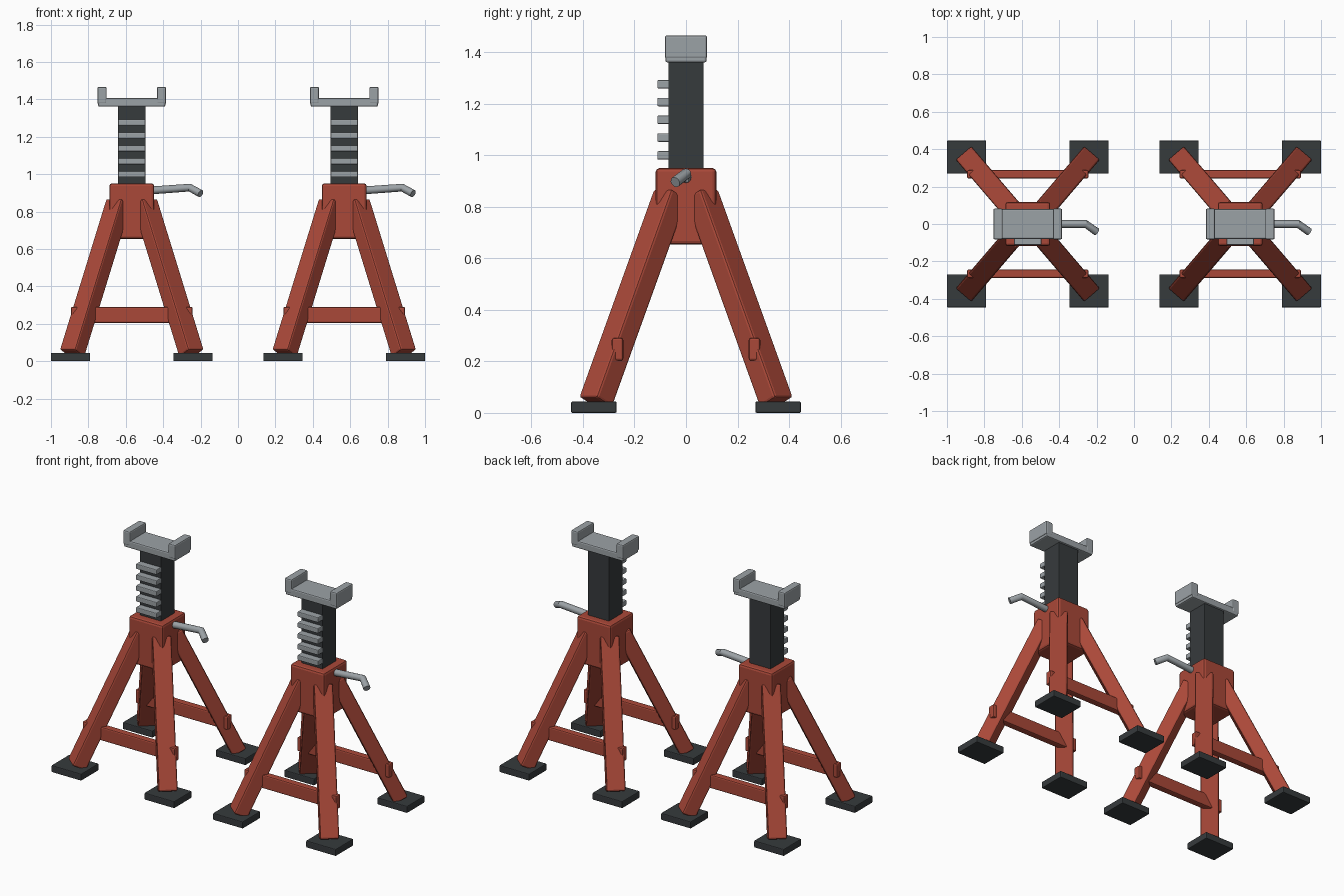
import bpy
from mathutils import Vector, Matrix

if "Cube" in bpy.data.objects:
    bpy.data.objects.remove(bpy.data.objects["Cube"])


def material(name, rgb):
    m = bpy.data.materials.new(name)
    m.diffuse_color = (*rgb, 1)
    m.use_nodes = True
    m.node_tree.nodes["Principled BSDF"].inputs["Base Color"].default_value = m.diffuse_color
    return m


RED = material("red_paint", (0.40, 0.065, 0.04))
DARK = material("dark_steel", (0.037, 0.043, 0.046))
STEEL = material("bare_steel", (0.33, 0.36, 0.38))


def box(name, size, matrix, mat, bevel=0.008):
    bpy.ops.mesh.primitive_cube_add(size=1)
    ob = bpy.context.object
    ob.name = name
    ob.data.transform(Matrix.Diagonal((*size, 1)))
    ob.matrix_world = matrix
    ob.data.materials.append(mat)
    b = ob.modifiers.new("bevel", "BEVEL")
    b.width = bevel
    b.segments = 2
    return ob


def at(x, y, z):
    return Matrix.Translation((x, y, z))


def leg(name, bottom, top, width, depth):
    # square tube whose width stays horizontal and depth faces outward
    z = (top - bottom).normalized()
    x = Vector((-z.y, z.x, 0)).normalized()
    y = z.cross(x)
    m = Matrix((x, y, z)).transposed().to_4x4()
    m.translation = (top + bottom) / 2
    box(name, (width, depth, (top - bottom).length), m, RED, 0.01)


def rod(name, points, radius):
    cu = bpy.data.curves.new(name, "CURVE")
    cu.dimensions = "3D"
    cu.bevel_depth = radius
    cu.bevel_resolution = 4
    cu.use_fill_caps = True
    sp = cu.splines.new("POLY")
    sp.points.add(len(points) - 1)
    for p, co in zip(sp.points, points):
        p.co = (*co, 1)
    ob = bpy.data.objects.new(name, cu)
    bpy.context.collection.objects.link(ob)
    cu.materials.append(STEEL)
    bpy.ops.object.select_all(action="DESELECT")
    ob.select_set(True)
    bpy.context.view_layer.objects.active = ob
    bpy.ops.object.convert(target="MESH")
    bpy.ops.object.shade_smooth_by_angle(angle=0.6)


def stand(side, cx):
    # collar and sliding ratchet post
    box(f"{side}_collar", (0.24, 0.235, 0.297), at(cx, 0, 0.802), RED, 0.014)
    box(f"{side}_post", (0.148, 0.136, 0.70), at(cx, 0, 1.02), DARK, 0.003)
    for i in range(5):
        box(f"{side}_ratchet_tooth_{i + 1}", (0.146, 0.055, 0.033),
            at(cx, -0.084, 1.0 + i * 0.069), STEEL, 0.005)

    # saddle with two upright lugs
    box(f"{side}_saddle_plate", (0.36, 0.16, 0.047), at(cx, 0, 1.384), STEEL)
    for s in (-1, 1):
        box(f"{side}_saddle_lug_{s}", (0.05, 0.164, 0.09),
            at(cx + s * 0.159, 0, 1.421), STEEL)

    # splayed legs and foot pads
    for sx in (-1, 1):
        for sy in (-1, 1):
            leg(f"{side}_leg_{sx}_{sy}", Vector((cx + sx * 0.319, sy * 0.351, 0.042)),
                Vector((cx + sx * 0.07, sy * 0.06, 0.85)), 0.11, 0.09)
            box(f"{side}_foot_{sx}_{sy}", (0.21, 0.177, 0.044),
                at(cx + sx * 0.327, sy * 0.358, 0.022), DARK, 0.005)

    # front and back cross braces
    for sy in (-1, 1):
        box(f"{side}_brace_{sy}", (0.65, 0.045, 0.087), at(cx, sy * 0.266, 0.247), RED)

    # bent release handle
    rod(f"{side}_handle", [(cx + 0.09, 0, 0.912), (cx + 0.31, 0, 0.928),
                           (cx + 0.368, -0.042, 0.896)], 0.021)


stand("left", -0.568)
stand("right", 0.568)
